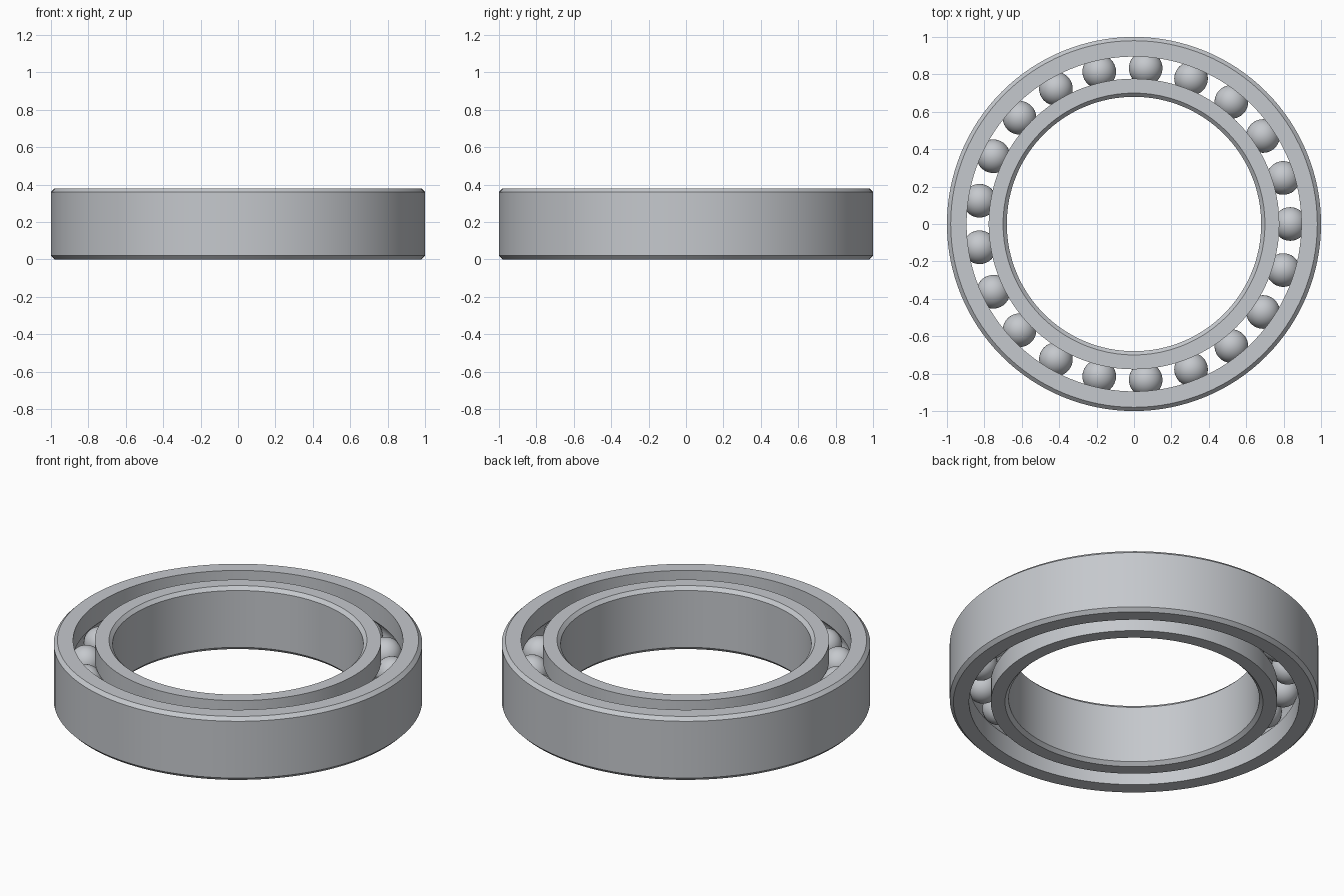
import bpy, bmesh, math

if "Cube" in bpy.data.objects:
    bpy.data.objects.remove(bpy.data.objects["Cube"], do_unlink=True)

HEIGHT, CHAMFER = 0.38, 0.02
PITCH, BALL_R, BALLS = 0.835, 0.09, 21
GROOVE_R = BALL_R + 0.002
MID = HEIGHT / 2

steel = bpy.data.materials.new("steel grey")
steel.use_nodes = True
colour = (0.56, 0.58, 0.61, 1)
steel.diffuse_color = colour
steel.node_tree.nodes["Principled BSDF"].inputs["Base Color"].default_value = colour


def finish(bm, name, angle):
    bmesh.ops.recalc_face_normals(bm, faces=bm.faces)
    mesh = bpy.data.meshes.new(name)
    bm.to_mesh(mesh)
    bm.free()
    mesh.materials.append(steel)
    obj = bpy.data.objects.new(name, mesh)
    bpy.context.collection.objects.link(obj)
    bpy.ops.object.select_all(action="DESELECT")
    obj.select_set(True)
    bpy.context.view_layer.objects.active = obj
    bpy.ops.object.shade_smooth_by_angle(angle=math.radians(angle))
    return obj


def race(name, plain, grooved, segments=128, arc_steps=12):
    """Lathe a ring with a chamfered plain wall and a ball groove in the other."""
    side = 1 if plain > grooved else -1
    rim = plain - side * CHAMFER
    profile = [(grooved, 0), (rim, 0), (plain, CHAMFER),
               (plain, HEIGHT - CHAMFER), (rim, HEIGHT), (grooved, HEIGHT)]
    half = math.acos(abs(grooved - PITCH) / GROOVE_R)
    for i in range(arc_steps + 1):
        a = half - 2 * half * i / arc_steps
        profile.append((PITCH + side * GROOVE_R * math.cos(a),
                        MID + GROOVE_R * math.sin(a)))
    bm = bmesh.new()
    verts = [bm.verts.new((r, 0, z)) for r, z in profile]
    edges = [bm.edges.new((verts[i - 1], verts[i])) for i in range(len(verts))]
    bmesh.ops.spin(bm, geom=verts + edges, cent=(0, 0, 0), axis=(0, 0, 1),
                   angle=2 * math.pi, steps=segments, use_merge=True)
    bmesh.ops.remove_doubles(bm, verts=bm.verts, dist=1e-5)
    return finish(bm, name, 30)


# Outer and inner races
race("outer_race", 1.0, 0.895)
race("inner_race", 0.68, 0.777)

# Ring of balls sharing one mesh
bm = bmesh.new()
bmesh.ops.create_uvsphere(bm, u_segments=32, v_segments=20, radius=BALL_R)
first = finish(bm, "ball_1", 60)
for i in range(BALLS):
    ball = first if i == 0 else first.copy()
    if i:
        ball.name = f"ball_{i + 1}"
        bpy.context.collection.objects.link(ball)
    a = 2 * math.pi * i / BALLS
    ball.location = (PITCH * math.cos(a), PITCH * math.sin(a), MID)
    ball.rotation_euler.z = a
